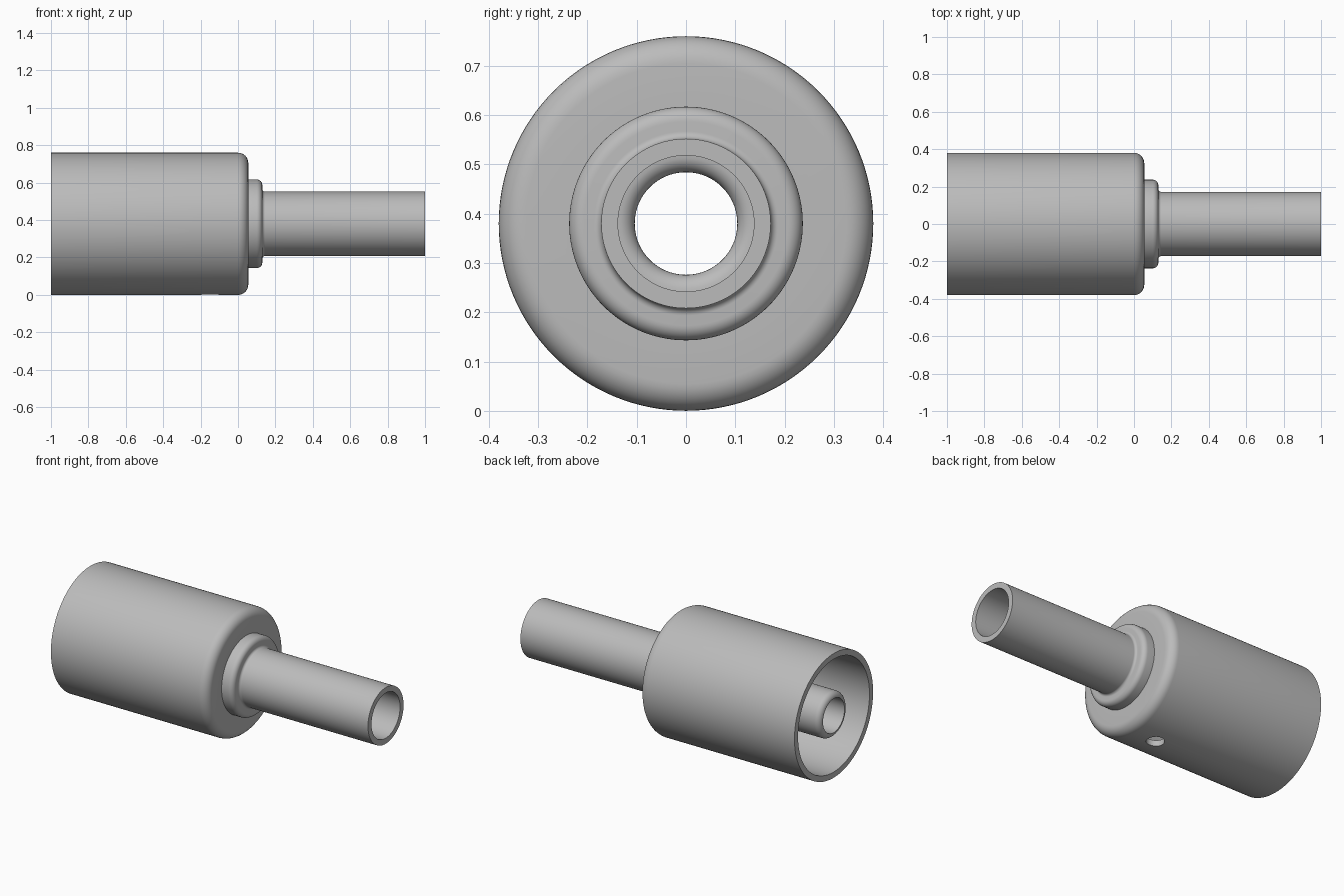
import bpy, bmesh, math
from mathutils import Vector

cube = bpy.data.objects.get("Cube")
if cube:
    bpy.data.objects.remove(cube, do_unlink=True)

AXIS_Z = 0.38
SIDES = 128

metal = bpy.data.materials.new("plain grey metal")
metal.use_nodes = True
grey = (0.5, 0.5, 0.5, 1)
metal.diffuse_color = grey
metal.node_tree.nodes["Principled BSDF"].inputs["Base Color"].default_value = grey


def fillet(corners, steps=8):
    """Round the corners of a closed square-cornered (x, radius, fillet) outline."""
    out = []
    for i, (x, r, f) in enumerate(corners):
        p = Vector((x, r))
        if f == 0:
            out.append(p)
            continue
        a = (Vector(corners[i - 1][:2]) - p).normalized() * f
        b = (Vector(corners[(i + 1) % len(corners)][:2]) - p).normalized() * f
        for k in range(steps + 1):
            t = k / steps * math.pi / 2
            out.append(p + a * (1 - math.sin(t)) + b * (1 - math.cos(t)))
    return out


def lathe(name, outline):
    """Turn a closed outline about the long axis."""
    bm = bmesh.new()
    verts = [bm.verts.new((p.x, 0, p.y)) for p in outline]
    edges = [bm.edges.new((v, verts[i - 1])) for i, v in enumerate(verts)]
    bmesh.ops.spin(bm, geom=verts + edges, cent=(0, 0, 0), axis=(1, 0, 0),
                   angle=math.tau, steps=SIDES, use_merge=True)
    bmesh.ops.remove_doubles(bm, verts=bm.verts, dist=1e-4)
    bmesh.ops.recalc_face_normals(bm, faces=bm.faces)
    mesh = bpy.data.meshes.new(name)
    bm.to_mesh(mesh)
    bm.free()
    mesh.materials.append(metal)
    obj = bpy.data.objects.new(name, mesh)
    obj.location.z = AXIS_Z
    bpy.context.collection.objects.link(obj)
    return obj


# Cup, collar, outer stem, stepped bore and inner spigot in one turned piece
fitting = lathe("turned_fitting", fillet([
    (-1, 0.345, 0), (-1, 0.38, 0), (0.055, 0.38, 0.055),
    (0.055, 0.237, 0), (0.13, 0.237, 0.03), (0.13, 0.172, 0.015),
    (1, 0.172, 0), (1, 0.138, 0),
    (0.06, 0.138, 0), (0.06, 0.104, 0.034),
    (-1, 0.104, 0), (-1, 0.138, 0.034),
    (0.02, 0.138, 0), (0.02, 0.345, 0.02),
]))

# Drain hole through the underside of the cup wall
bpy.ops.mesh.primitive_cylinder_add(vertices=48, radius=0.05, depth=0.16,
                                    location=(-0.15, 0, 0.0))
cutter = bpy.context.object
cutter.name = "drain_hole_cutter"
cutter.hide_render = True
cutter.data.materials.append(metal)
cut = fitting.modifiers.new("drain_hole", 'BOOLEAN')
cut.operation = 'DIFFERENCE'
cut.solver = 'EXACT'
cut.object = cutter

bpy.ops.object.select_all(action='DESELECT')
fitting.select_set(True)
bpy.context.view_layer.objects.active = fitting
bpy.ops.object.modifier_apply(modifier=cut.name)
bpy.data.objects.remove(cutter, do_unlink=True)
bpy.ops.object.shade_smooth_by_angle(angle=math.radians(30))
